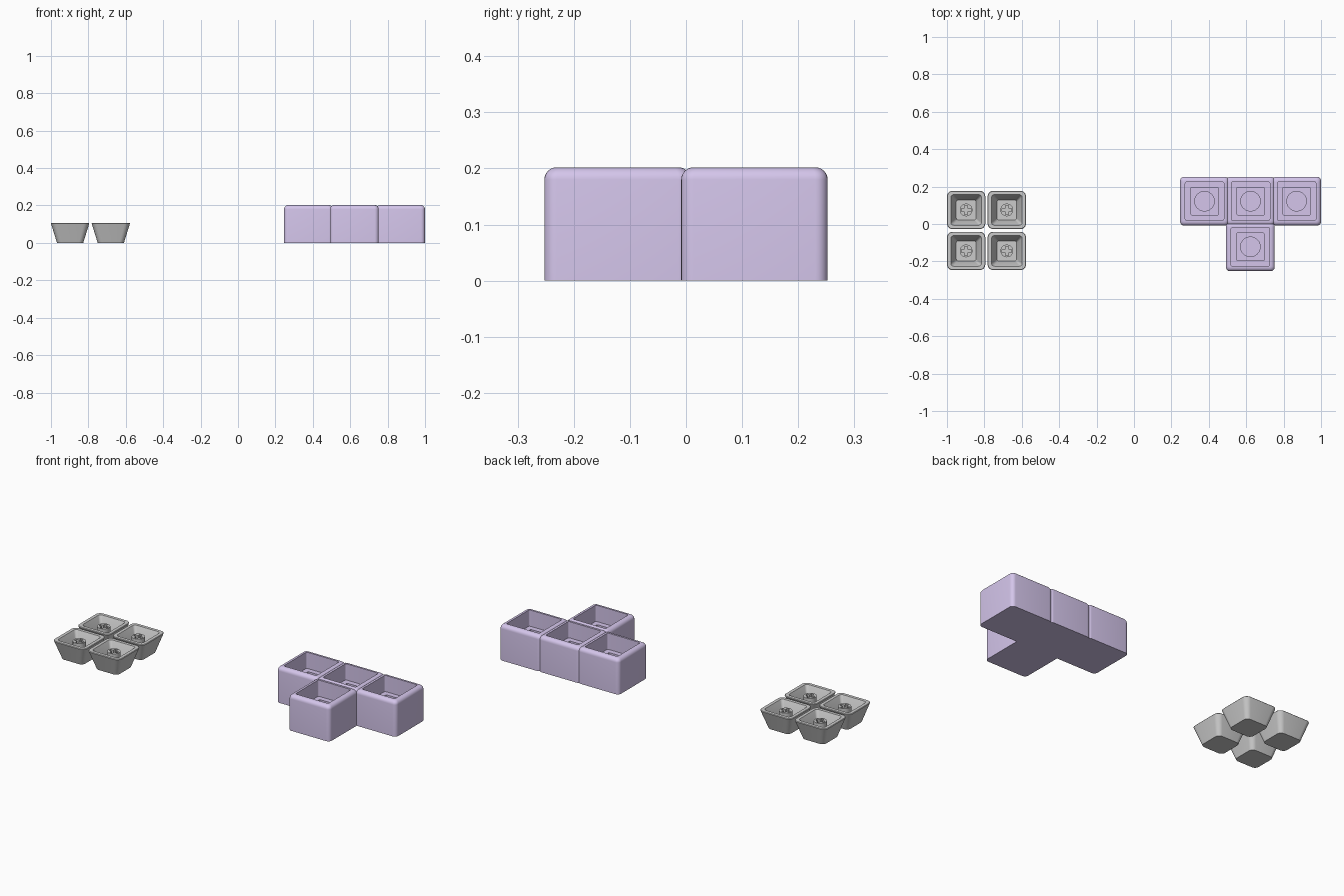
import bpy, bmesh, math

if "Cube" in bpy.data.objects:
    bpy.data.objects.remove(bpy.data.objects["Cube"])

purple = bpy.data.materials.new("purple_plastic")
purple.diffuse_color = (0.66, 0.56, 0.83, 1)
purple.use_nodes = True
purple.node_tree.nodes["Principled BSDF"].inputs["Base Color"].default_value = purple.diffuse_color


def rounded_square(half, radius, seg=6):
    """Points of a rounded square; radius == half gives a circle."""
    pts = []
    for q in range(4):
        a0 = q * math.pi / 2
        sx = 1 if q in (0, 3) else -1
        sy = 1 if q in (0, 1) else -1
        for i in range(seg + 1):
            a = a0 + math.pi / 2 * i / seg
            # a circle needs its four joins kept slightly apart
            c = half - min(radius, half - 0.0005)
            pts.append((sx * c + radius * math.cos(a), sy * c + radius * math.sin(a)))
    return pts


def loft(name, rings, location, material=None):
    """Skin a stack of (half width, corner radius, z) rings and cap both ends."""
    bm = bmesh.new()
    loops = [[bm.verts.new((x, y, z)) for x, y in rounded_square(h, r)] for h, r, z in rings]
    n = len(loops[0])
    for a, b in zip(loops, loops[1:]):
        for i in range(n):
            j = (i + 1) % n
            bm.faces.new((a[i], a[j], b[j], b[i]))
    bm.faces.new(list(reversed(loops[0])))
    bm.faces.new(loops[-1])
    bmesh.ops.recalc_face_normals(bm, faces=bm.faces)
    return finish(name, bm, location, material)


def finish(name, bm, location, material=None):
    mesh = bpy.data.meshes.new(name)
    bm.to_mesh(mesh)
    bm.free()
    ob = bpy.data.objects.new(name, mesh)
    bpy.context.collection.objects.link(ob)
    ob.location = location
    if material:
        mesh.materials.append(material)
    bpy.ops.object.select_all(action='DESELECT')
    ob.select_set(True)
    bpy.context.view_layer.objects.active = ob
    bpy.ops.object.shade_smooth_by_angle(angle=math.radians(35))
    return ob


def stem(name, location, radius=0.034, height=0.075):
    """Round post with a cross-shaped socket, from a filled 2D curve."""
    cu = bpy.data.curves.new(name, 'CURVE')
    cu.dimensions = '2D'
    cu.fill_mode = 'BOTH'
    cu.extrude = height / 2
    circle = [(radius * math.cos(math.tau * i / 32), radius * math.sin(math.tau * i / 32))
              for i in range(32)]
    l, w = 0.025, 0.008
    cross = []
    for q in range(4):
        c, s = round(math.cos(q * math.pi / 2)), round(math.sin(q * math.pi / 2))
        cross += [(x * c - y * s, x * s + y * c) for x, y in ((l, -w), (l, w), (w, w))]
    for pts in (circle, cross):
        sp = cu.splines.new('POLY')
        sp.points.add(len(pts) - 1)
        for p, (x, y) in zip(sp.points, pts):
            p.co = (x, y, height / 2, 1)
        sp.use_cyclic_u = True
    tmp = bpy.data.objects.new(name + "_outline", cu)
    bpy.context.collection.objects.link(tmp)
    bpy.context.view_layer.update()
    mesh = bpy.data.meshes.new_from_object(tmp)
    bpy.data.objects.remove(tmp)
    bm = bmesh.new()
    bm.from_mesh(mesh)
    bmesh.ops.remove_doubles(bm, verts=bm.verts, dist=1e-5)
    bpy.data.meshes.remove(mesh)
    return finish(name, bm, location)


# four upturned keycaps: outer skirt, rim, hollow inside
cap_rings = [(0.070, 0.024, 0), (0.1025, 0.030, 0.104), (0.100, 0.028, 0.107),
             (0.082, 0.016, 0.107), (0.080, 0.015, 0.104), (0.053, 0.010, 0.02)]
for i, x in enumerate((-0.8975, -0.68)):
    for j, y in enumerate((0.075, -0.144)):
        loft(f"keycap_{i}{j}", cap_rings, (x, y, 0))
        stem(f"keycap_stem_{i}{j}", (x, y, 0.018))

# T-shaped housing: overlapping cells with rounded top edge and stepped socket
W, R, H, B = 0.1305, 0.022, 0.202, 0.022
edge = [(W - B * (1 - math.cos(a)), R - 0.012 * (1 - math.cos(a)), H - B + B * math.sin(a))
        for a in [math.pi / 2 * k / 6 for k in range(7)]]
cell_rings = [(W, R, 0)] + edge + [
    (0.103, 0.008, H), (0.103, 0.008, 0.11),        # opening down to ledge
    (0.073, 0.004, 0.11), (0.073, 0.004, 0.055),    # square socket
    (0.052, 0.052, 0.055), (0.052, 0.052, 0.03)]    # round well
cells = [(0.377, 0.122), (0.623, 0.122), (0.8695, 0.122), (0.622, -0.122)]
for k, (x, y) in enumerate(cells):
    loft(f"housing_cell_{k}", cell_rings, (x, y, 0), purple)
